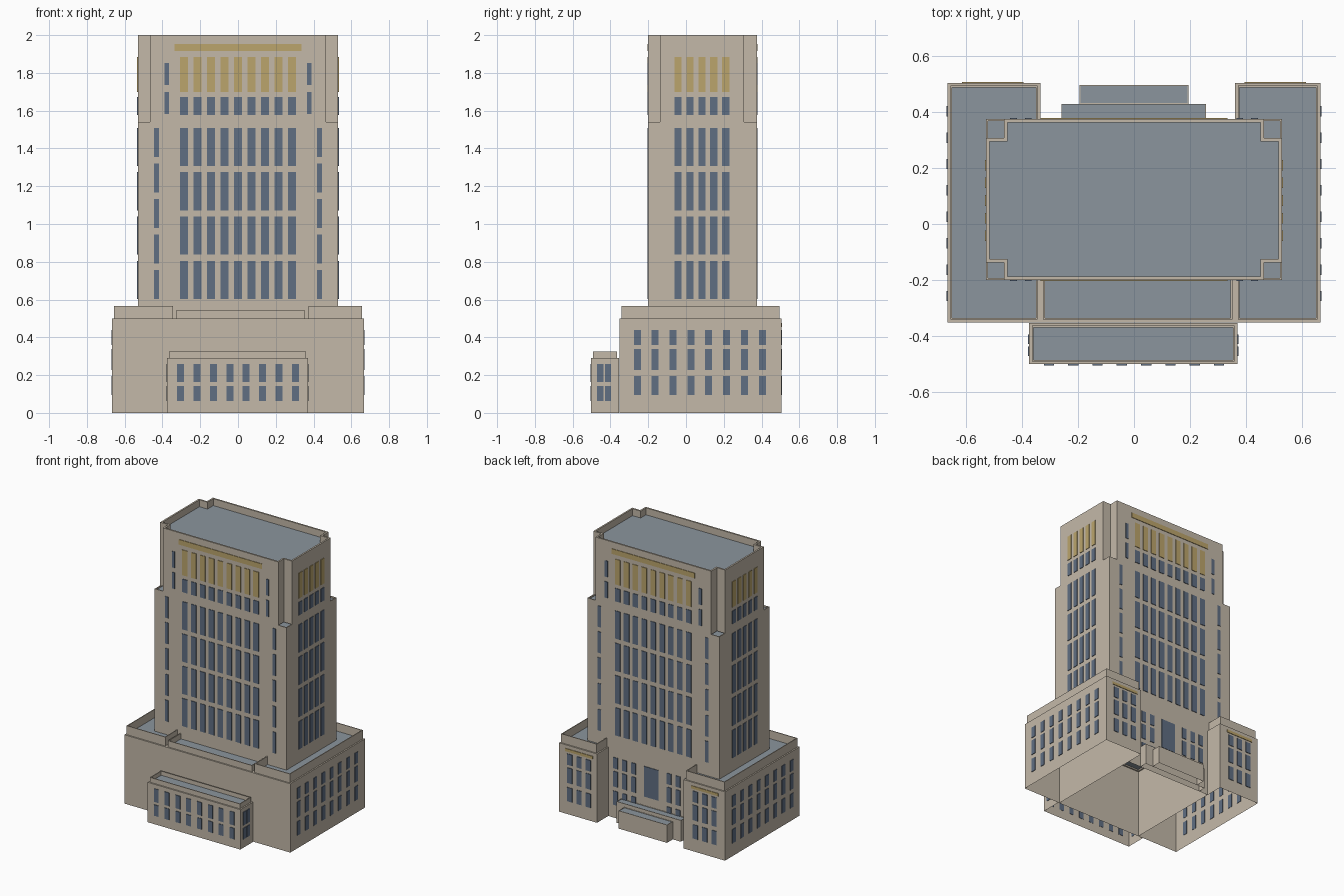
import bpy, bmesh

cube = bpy.data.objects.get("Cube")
if cube:
    bpy.data.objects.remove(cube, do_unlink=True)


def material(name, rgb):
    m = bpy.data.materials.new(name)
    m.use_nodes = True
    m.diffuse_color = (*rgb, 1)
    m.node_tree.nodes["Principled BSDF"].inputs["Base Color"].default_value = (*rgb, 1)
    return m


STONE = material("limestone", (0.55, 0.485, 0.395))
ROOF = material("grey_roof", (0.26, 0.30, 0.34))
GLASS = material("blue_glass", (0.115, 0.156, 0.225))
GOLD = material("gold_panel", (0.50, 0.375, 0.15))


def finish(name, bm, mats):
    me = bpy.data.meshes.new(name)
    bm.to_mesh(me)
    bm.free()
    for m in mats:
        me.materials.append(m)
    ob = bpy.data.objects.new(name, me)
    bpy.context.collection.objects.link(ob)
    return ob


def inset(poly, d):
    """Shrink a counter-clockwise right-angled outline by d."""
    out = []
    for i, (x, y) in enumerate(poly):
        px, py = poly[i - 1]
        nx, ny = poly[(i + 1) % len(poly)]
        dx = dy = 0
        for ex, ey in ((x - px, y - py), (nx - x, ny - y)):
            if abs(ex) > abs(ey):
                dy = d if ex > 0 else -d
            else:
                dx = -d if ey > 0 else d
        out.append((x + dx, y + dy))
    return out


def rect(x0, x1, y0, y1):
    return [(x0, y0), (x1, y0), (x1, y1), (x0, y1)]


def shell(name, poly, z0, steps):
    """Walls rise through (inset, z) steps and end in a flat roof; open below."""
    bm = bmesh.new()
    loops = [[bm.verts.new((x, y, z)) for x, y in inset(poly, d)]
             for d, z in [(0, z0)] + steps]
    n = len(poly)
    for a, b in zip(loops, loops[1:]):
        for i in range(n):
            j = (i + 1) % n
            bm.faces.new((a[i], a[j], b[j], b[i]))
    bm.faces.new(loops[-1]).material_index = 1
    return finish(name, bm, [STONE, ROOF])


def parapet(z, top, roof, ledge=0.01, thick=0.006):
    return [(0, z), (ledge, z), (ledge, top), (ledge + thick, top), (ledge + thick, roof)]


def panels(name, side, wall, centres, width, rows, mat):
    """Thin plates on a wall; side is '-x', '+x', '-y' or '+y'."""
    bm = bmesh.new()
    sign = 1 if side[0] == "+" else -1
    for c in centres:
        for low, high in rows:
            size, loc = [width, 0.006, high - low], [c, wall + sign * 0.001, (low + high) / 2]
            if side[1] == "x":
                size[0], size[1] = size[1], size[0]
                loc[0], loc[1] = loc[1], loc[0]
            for v in bmesh.ops.create_cube(bm, size=1)["verts"]:
                v.co = [v.co[k] * size[k] + loc[k] for k in range(3)]
    return finish(name, bm, [mat])


def spread(middle, step, count):
    return [middle + step * (i - (count - 1) / 2) for i in range(count)]


# Building masses
FRONT, BACK = -0.2, 0.375
shell("right_wing", rect(-0.667, -0.335, -0.352, 0.505), 0, parapet(0.5, 0.565, 0.505))
shell("left_wing", rect(0.362, 0.667, -0.352, 0.505), 0, parapet(0.5, 0.565, 0.505))
shell("centre_block", rect(-0.335, 0.362, -0.352, BACK), 0, parapet(0.5, 0.545, 0.505))
shell("front_annex", rect(-0.375, 0.37, -0.502, -0.354), 0, parapet(0.29, 0.325, 0.295))
shell("tower_shaft", rect(-0.53, 0.53, FRONT, BACK), 0.5,
      [(0, 1.54), (0.007, 1.54), (0.007, 1.53)])

# Crown with notched corners
X, NX, Y0, Y1 = 0.53, 0.465, -0.138, 0.308
crown = [(-NX, FRONT), (NX, FRONT), (NX, Y0), (X, Y0), (X, Y1), (NX, Y1),
         (NX, BACK), (-NX, BACK), (-NX, Y1), (-X, Y1), (-X, Y0), (-NX, Y0)]
shell("tower_crown", crown, 1.54, [(0, 2.0), (0.012, 2.0), (0.012, 1.95)])

# Rear entrance terraces
shell("upper_terrace", rect(-0.26, 0.257, BACK, 0.43), 0, [(0, 0.155), (0.003, 0.155), (0.003, 0.152)])
shell("lower_terrace", rect(-0.195, 0.195, 0.43, 0.497), 0, [(0, 0.13), (0.003, 0.13), (0.003, 0.127)])

# Tower windows
tall = [(0.603 + 0.2345 * i, 0.805 + 0.2345 * i) for i in range(4)]
slim = [(0.603 + 0.188 * i, 0.757 + 0.188 * i) for i in range(5)]
low_crown, high_crown = [(1.577, 1.672)], [(1.70, 1.884)]
nine, five = spread(0, 0.0715, 9), spread(0.084, 0.063, 5)
for label, side, wall in (("front", "-y", FRONT), ("back", "+y", BACK)):
    panels(label + "_tower_windows", side, wall, nine, 0.042, tall + low_crown, GLASS)
    panels(label + "_gold_panels", side, wall, nine, 0.042, high_crown, GOLD)
    panels(label + "_gold_band", side, wall, [0], 0.67, [(1.915, 1.952)], GOLD)
    panels(label + "_slim_windows", side, wall, (-0.432, 0.432), 0.025, slim, GLASS)
    panels(label + "_crown_slim_windows", side, wall, (-0.378, 0.378), 0.023,
           [(1.582, 1.70), (1.735, 1.852)], GLASS)

# Side windows of tower, wings and annex
wing_rows = [(0.095, 0.196), (0.228, 0.339), (0.36, 0.44)]
annex_rows = [(0.063, 0.143), (0.164, 0.26)]
for label, side, s, annex_x in (("right", "-x", -1, -0.375), ("left", "+x", 1, 0.37)):
    panels(label + "_tower_windows", side, s * X, five, 0.038, tall + low_crown, GLASS)
    panels(label + "_gold_panels", side, s * X, five, 0.038, high_crown, GOLD)
    panels(label + "_wing_windows", side, s * 0.667, spread(0.073, 0.0945, 8), 0.037, wing_rows, GLASS)
    panels(label + "_annex_windows", side, annex_x, (-0.455, -0.413), 0.034, annex_rows, GLASS)
    middle = s * 0.505
    panels(label + "_wing_back_windows", "+y", 0.505, spread(middle, 0.075, 3), 0.04, wing_rows, GLASS)
    panels(label + "_wing_gold_band", "+y", 0.505, [middle], 0.22, [(0.455, 0.475)], GOLD)

# Annex front and rear entrance wall
panels("front_annex_windows", "-y", -0.502, spread(0, 0.087, 8), 0.037, annex_rows, GLASS)
panels("back_door", "+y", BACK, [0.015], 0.115, [(0.22, 0.44)], GLASS)
panels("back_centre_windows", "+y", BACK, spread(-0.2, 0.073, 3) + spread(0.23, 0.073, 3),
       0.036, wing_rows, GLASS)
